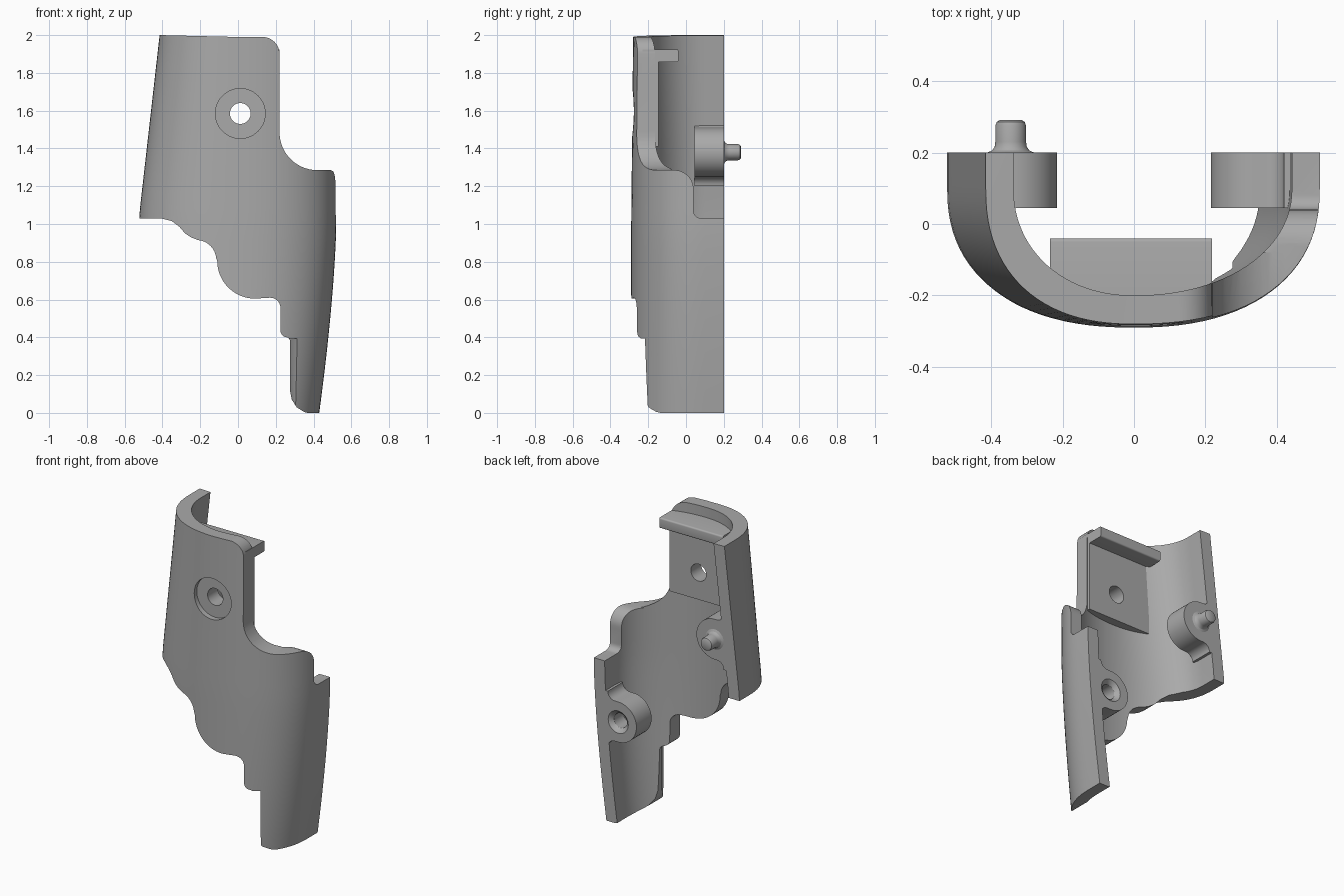
import bpy, bmesh, math
from math import cos, sin, radians
from mathutils import Vector

old = bpy.data.objects.get("Cube")
if old:
    bpy.data.objects.remove(old, do_unlink=True)

grey = bpy.data.materials.new("mid_grey")
grey.use_nodes = True
COLOUR = (0.4, 0.4, 0.4, 1)
grey.diffuse_color = COLOUR
grey.node_tree.nodes["Principled BSDF"].inputs["Base Color"].default_value = COLOUR


def make(name, bm):
    bmesh.ops.recalc_face_normals(bm, faces=bm.faces)
    mesh = bpy.data.meshes.new(name)
    bm.to_mesh(mesh)
    bm.free()
    mesh.materials.append(grey)
    obj = bpy.data.objects.new(name, mesh)
    bpy.context.collection.objects.link(obj)
    return obj


def skin(name, rings, cap=True):
    """Bridge closed rings of points into a solid."""
    bm = bmesh.new()
    rows = [[bm.verts.new(p) for p in ring] for ring in rings]
    n = len(rows[0])
    for a, b in zip(rows, rows[1:]):
        for i in range(n):
            j = (i + 1) % n
            bm.faces.new((a[i], a[j], b[j], b[i]))
    if cap:
        bm.faces.new(rows[0])
        bm.faces.new(rows[-1])
    return make(name, bm)


def prism(name, pts, axis, lo, hi):
    """Extrude a 2D outline along the named axis."""
    k = "xyz".index(axis)

    def put(p, d):
        q = list(p)
        q.insert(k, d)
        return Vector(q)
    return skin(name, [[put(p, d) for p in pts] for d in (lo, hi)])


def lathe_y(name, cx, cz, profile, sides=40):
    """Solid of revolution about a y axis, profile of (radius, y)."""
    turn = [2 * math.pi * i / sides for i in range(sides)]
    return skin(name, [[(cx + r * cos(a), y, cz + r * sin(a)) for a in turn]
                       for r, y in profile])


def arc(cx, cy, r, a0, a1, n=10):
    return [(cx + r * cos(radians(a0 + (a1 - a0) * i / n)),
             cy + r * sin(radians(a0 + (a1 - a0) * i / n))) for i in range(n + 1)]


def boolean(obj, tool, op="DIFFERENCE", keep=False):
    mod = obj.modifiers.new("cut", "BOOLEAN")
    mod.object, mod.operation, mod.solver = tool, op, "EXACT"
    deps = bpy.context.evaluated_depsgraph_get()
    mesh = bpy.data.meshes.new_from_object(obj.evaluated_get(deps))
    obj.modifiers.clear()
    obj.data = mesh
    if not keep:
        bpy.data.objects.remove(tool, do_unlink=True)


# Curved shell: U-shaped section whose two sides taper separately
def side_width(z, right):
    if right:
        return 0.525 - 0.11 * max(0, z - 1.03) / 0.97
    return 0.43 + 0.09 * (1 - max(0, 1 - z) ** 1.5)


def u_curve(z, inset, depth, power, steps=48):
    wl = side_width(z, False) - inset
    wr = side_width(z, True) - inset
    pts = [(wl, 0.2, z)]
    for i in range(steps + 1):
        c, s = cos(math.pi * i / steps), max(0, sin(math.pi * i / steps))
        x = abs(c) ** (2 / power)
        pts.append((wl * x if c > 0 else -wr * x, 0.1 - depth * s ** (2 / power), z))
    return pts + [(-wr, 0.2, z)]


rings = []
for i in range(25):
    z = i / 12
    z = min(z, 2.02)
    depth = 0.39 - 0.01 * max(0, z - 1)
    rings.append(u_curve(z, 0, depth, 2.3) + u_curve(z, 0.078, 0.3, 2.1)[::-1])
shell = skin("shell", rings)

# Stepped front outline trims the shell
outline = [(-0.7, 2.007), (0, 1.99)]
outline += arc(0.13, 1.9, 0.09, 90, 0)
outline += arc(0.42, 1.485, 0.2, 180, 270, 14)
outline += arc(0.495, 1.265, 0.02, 90, 0, 5) + [(0.53, 1.2), (0.7, 1.0), (0.7, -0.02)]
outline += [(0.4, -0.01), (0.35, 0.005), (0.31, 0.03), (0.285, 0.07), (0.275, 0.12)]
outline += arc(0.255, 0.38, 0.02, 0, 90, 5) + arc(0.26, 0.435, 0.035, 270, 180, 5)
outline += arc(0.17, 0.555, 0.055, 0, 90, 6)
outline += arc(0.09, 0.805, 0.2, 270, 180, 14)
outline += arc(-0.22, 0.81, 0.105, 5, 85, 8)
outline += [(-0.25, 0.93), (-0.28, 0.95), (-0.31, 0.985), (-0.35, 1.015),
            (-0.4, 1.028), (-0.7, 1.028)]
boolean(shell, prism("trim", outline, "y", -0.6, 0.6), "INTERSECT")

# Slanted edge on the leg
boolean(shell, prism("trim", [(0.1, -0.4), (0.41, -0.4), (0.273, -0.142), (0.1, -0.142)],
                     "z", -0.1, 0.395))

# Notch at the back of the left wall
notch = [(-0.08, 1.4), (-0.08, 1.288)] + arc(-0.06, 1.185, 0.1, 85, 0)
notch += arc(0.08, 1.07, 0.04, 180, 270, 6) + [(0.4, 1.03), (0.4, 1.4)]
boolean(shell, prism("trim", notch, "x", 0.25, 0.8))

# Flat mounting pad with its lip
pad = prism("mounting_pad", [(-0.235, 1.41), (0.219, 1.41), (0.219, 1.9), (-0.235, 1.9)],
            "y", -0.23, -0.145)
lip_outline = [(-0.23, 1.857)] + arc(-0.05, 1.867, 0.01, 270, 360, 4)
lip_outline += arc(-0.05, 1.915, 0.01, 0, 90, 4) + [(-0.23, 1.925)]
lip = prism("lip", lip_outline, "x", -0.235, 0.219)

# Screw hole with a shallow round recess in front
hole = lathe_y("hole", 0.012, 1.585, [(0.055, -0.6), (0.055, 0)])
boolean(shell, hole, keep=True)
boolean(pad, hole)
boolean(shell, lathe_y("recess", 0.012, 1.585, [(0.132, -0.6), (0.132, -0.25)], 56))


# Bosses on the two side walls, flared where they meet the wall
def boss(name, side, z, wall):
    r, cx, f = 0.13, 0.345, 0.05
    pts = arc(cx, z, r, 90, 270, 24)
    low = arc(wall - f, z - r - f, f, 90, 0, 6)
    high = [(x, 2 * z - h) for x, h in low[::-1]]
    pts = pts + low + [(wall + 0.03, z - r - f), (wall + 0.03, z + r + f)] + high
    return prism(name, [(side * x, h) for x, h in pts], "y", 0.045, 0.2)


right_boss = boss("right_boss", -1, 1.38, 0.41)
left_boss = boss("left_boss", 1, 0.66, 0.42)

# Peg and matching socket
peg = lathe_y("peg", -0.345, 1.38,
              [(0.065, 0.19), (0.065, 0.2), (0.052, 0.206), (0.045, 0.216), (0.043, 0.23),
               (0.043, 0.275), (0.039, 0.286), (0.03, 0.291)])
boolean(left_boss, lathe_y("socket", 0.345, 0.66,
                           [(0.047, 0.08), (0.047, 0.175), (0.055, 0.187), (0.072, 0.2),
                            (0.072, 0.25)]))

for obj in (shell, pad, lip, right_boss, left_boss, peg):
    bpy.ops.object.select_all(action="DESELECT")
    obj.select_set(True)
    bpy.context.view_layer.objects.active = obj
    bpy.ops.object.shade_smooth_by_angle(angle=radians(30))
